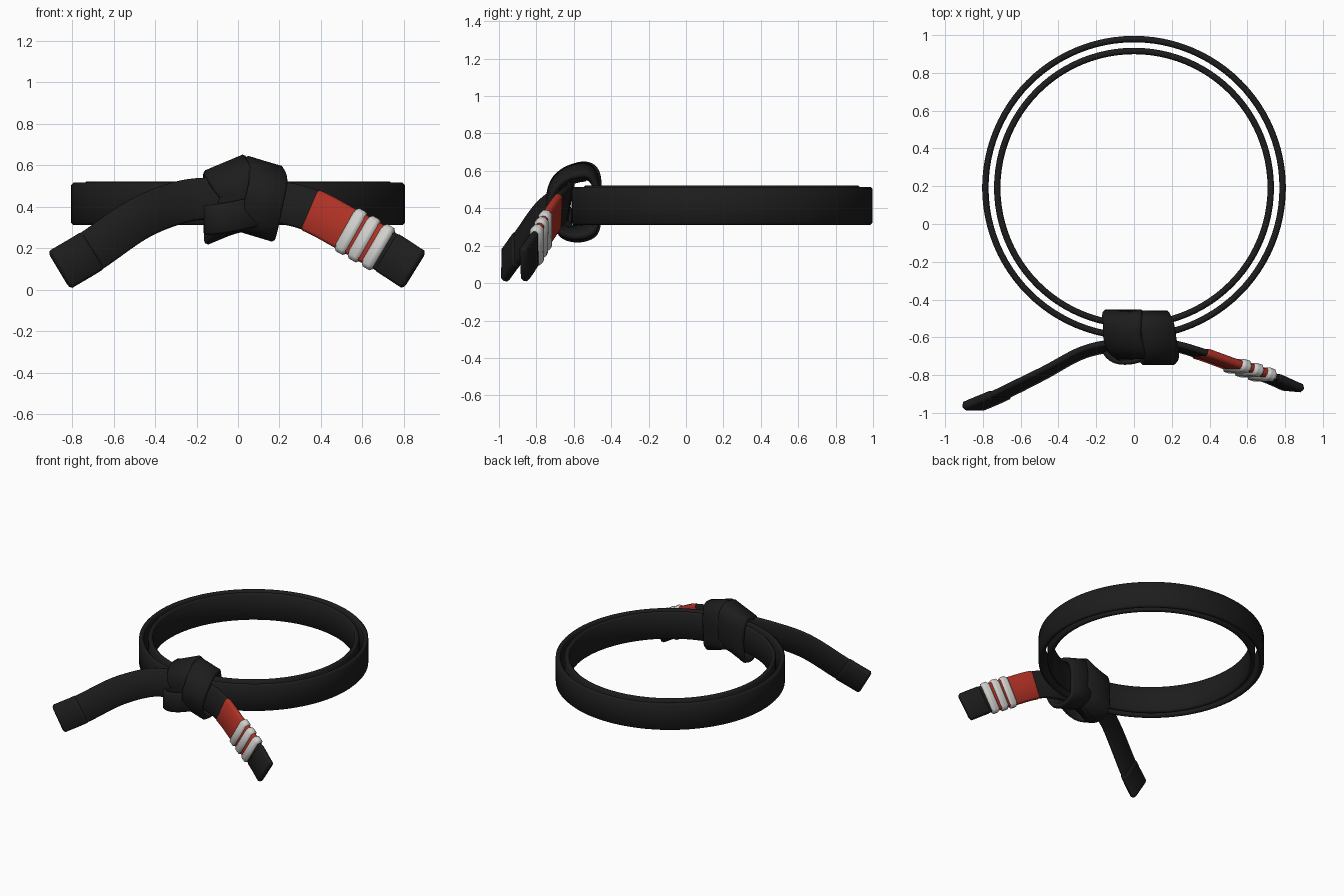
import bpy, bmesh, math
from mathutils import Vector

if "Cube" in bpy.data.objects:
    bpy.data.objects.remove(bpy.data.objects["Cube"])


def material(name, rgb):
    m = bpy.data.materials.new(name)
    m.diffuse_color = (*rgb, 1)
    m.use_nodes = True
    m.node_tree.nodes["Principled BSDF"].inputs["Base Color"].default_value = m.diffuse_color
    return m


BLACK = material("black cloth", (0.012, 0.012, 0.012))
RED = material("red cloth", (0.42, 0.03, 0.018))
WHITE = material("white tape", (0.62, 0.62, 0.60))


def smooth_path(points, closed=False, steps=8):
    """Catmull-Rom samples through the points."""
    p = [Vector(q) for q in points]
    n = len(p)
    if closed:
        get = lambda i: p[i % n]
    else:
        ext = [2 * p[0] - p[1]] + p + [2 * p[-1] - p[-2]]
        get = lambda i: ext[i + 1]
    out = []
    for i in range(n if closed else n - 1):
        a, b, c, d = (get(i + k) for k in (-1, 0, 1, 2))
        for s in range(steps):
            t = s / steps
            out.append(0.5 * (2 * b + (c - a) * t + (2 * a - 5 * b + 4 * c - d) * t * t
                              + (3 * b - a - 3 * c + d) * t ** 3))
    if not closed:
        out.append(p[-1])
    return out


def strap(name, path, half_w, half_t, mat, hint=(0, 0, 1), closed=False):
    """Sweep a flat band with softened edges along the path; hint is the width direction."""
    bm = bmesh.new()
    n = len(path)
    rings = []
    hint = Vector(hint)
    c = half_t * 0.6
    section = [(half_w, half_t - c), (half_w - c, half_t), (c - half_w, half_t), (-half_w, half_t - c),
               (-half_w, c - half_t), (c - half_w, -half_t), (half_w - c, -half_t), (half_w, c - half_t)]

    def add_ring(centre, w, d, sw=1, st=1):
        rings.append([bm.verts.new(centre + w * u * sw + d * v * st) for u, v in section])

    for i, q in enumerate(path):
        if closed:
            t = path[(i + 1) % n] - path[i - 1]
        else:
            t = path[min(i + 1, n - 1)] - path[max(i - 1, 0)]
        t.normalize()
        w = (hint - t * hint.dot(t)).normalized()
        d = t.cross(w)
        soft = half_t * 0.5
        if not closed and i == 0:
            add_ring(q - t * soft, w, d, 1 - soft / half_w, 0.6)
        add_ring(q, w, d)
        if not closed and i == n - 1:
            add_ring(q + t * soft, w, d, 1 - soft / half_w, 0.6)
    m = len(section)
    for i in range(len(rings) if closed else len(rings) - 1):
        a, b = rings[i], rings[(i + 1) % len(rings)]
        for k in range(m):
            bm.faces.new((a[k], a[(k + 1) % m], b[(k + 1) % m], b[k]))
    if not closed:
        bm.faces.new(rings[0])
        bm.faces.new(rings[-1])
    bmesh.ops.recalc_face_normals(bm, faces=bm.faces)
    me = bpy.data.meshes.new(name)
    bm.to_mesh(me)
    bm.free()
    me.materials.append(mat)
    ob = bpy.data.objects.new(name, me)
    bpy.context.collection.objects.link(ob)
    bpy.ops.object.select_all(action='DESELECT')
    ob.select_set(True)
    bpy.context.view_layer.objects.active = ob
    bpy.ops.object.shade_smooth_by_angle(angle=math.radians(50))
    return ob


def between(path, x0, x1):
    return [q for q in path if x0 <= q.x <= x1]


# Two concentric waist loops
for name, radius, z, half_w in (("outer_loop", 0.787, 0.413, 0.102),
                                ("inner_loop", 0.724, 0.417, 0.104)):
    circle = [Vector((radius * math.cos(a), 0.192 + radius * math.sin(a), z))
              for a in (math.tau * i / 96 for i in range(96))]
    strap(name, circle, half_w, 0.017, BLACK, closed=True)

# Left tail with folded end
left = smooth_path([(-0.85, -0.965, 0.10), (-0.70, -0.90, 0.19), (-0.48, -0.79, 0.34),
                    (-0.28, -0.685, 0.42), (-0.12, -0.645, 0.44), (0.05, -0.63, 0.44)], steps=16)
strap("left_tail", left, 0.102, 0.017, BLACK, (0, 0.2, 1))
strap("left_tail_hem", between(left, -1, -0.71), 0.105, 0.024, BLACK, (0, 0.2, 1))

# Right tail with red sleeve and three white stripes
right = smooth_path([(0.84, -0.865, 0.10), (0.70, -0.805, 0.19), (0.52, -0.745, 0.293),
                     (0.35, -0.685, 0.382), (0.20, -0.645, 0.42), (0.0, -0.63, 0.44)], steps=32)
strap("right_tail", right, 0.102, 0.017, BLACK, (0, 0.15, 1))
strap("right_tail_hem", between(right, 0.72, 1), 0.105, 0.023, BLACK, (0, 0.15, 1))
strap("red_sleeve", between(right, 0.35, 0.69), 0.106, 0.023, RED, (0, 0.15, 1))
for i, x in enumerate((0.545, 0.61, 0.675)):
    strap(f"white_stripe_{i + 1}", between(right, x - 0.017, x + 0.017),
          0.118, 0.034, WHITE, (0, 0.15, 1))

# Knot: right wrap over the front
strap("knot_right_wrap", smooth_path([
    (0.125, -0.728, 0.42), (0.145, -0.705, 0.52), (0.135, -0.63, 0.585), (0.12, -0.53, 0.60),
    (0.10, -0.483, 0.54), (0.09, -0.478, 0.40), (0.09, -0.50, 0.30), (0.09, -0.59, 0.272),
    (0.10, -0.68, 0.305)], True), 0.093, 0.018, BLACK, (1, 0, -0.3), True)

# Knot: left wrap, slanting down behind the right one
strap("knot_left_wrap", smooth_path([
    (0.02, -0.695, 0.45), (-0.03, -0.675, 0.54), (-0.06, -0.60, 0.585), (-0.06, -0.52, 0.592),
    (-0.06, -0.478, 0.53), (-0.055, -0.474, 0.40), (-0.06, -0.50, 0.30), (-0.06, -0.58, 0.272),
    (-0.03, -0.65, 0.31)], True), 0.108, 0.018, BLACK, (1, 0, 0.42), True)

# Knot: lower strip tucked under the right wrap
strap("knot_lower_band", smooth_path([
    (-0.12, -0.62, 0.335), (-0.15, -0.675, 0.335), (-0.10, -0.722, 0.34),
    (-0.01, -0.727, 0.355), (0.10, -0.69, 0.38)]), 0.072, 0.015, BLACK, (0, 0, 1))
